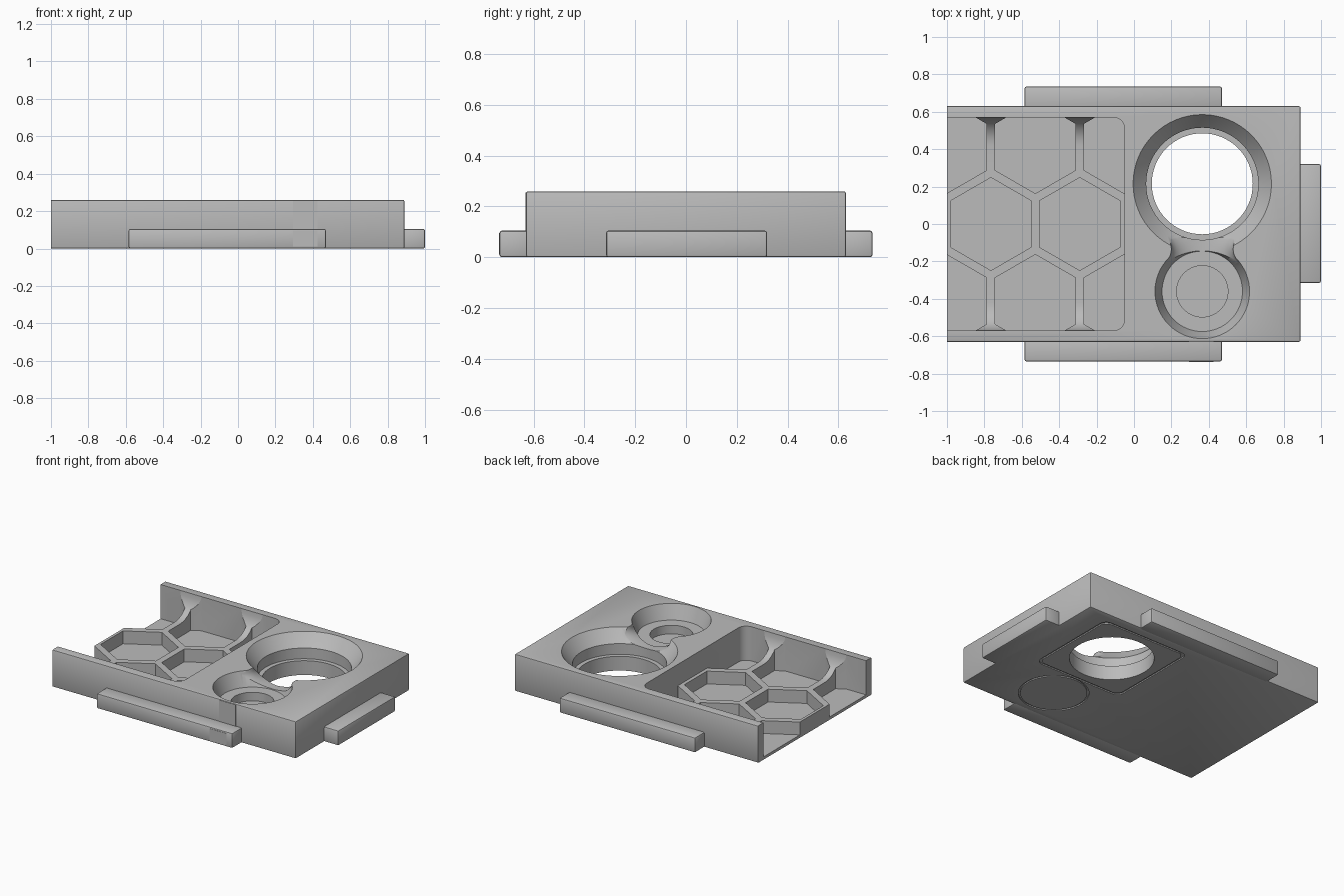
import bpy, bmesh
from math import pi, sin, cos, sqrt

if "Cube" in bpy.data.objects:
    bpy.data.objects.remove(bpy.data.objects["Cube"])

grey = bpy.data.materials.new("plain_grey")
grey.use_nodes = True
COLOUR = (0.5, 0.5, 0.5, 1)
grey.diffuse_color = COLOUR
grey.node_tree.nodes["Principled BSDF"].inputs["Base Color"].default_value = COLOUR


def make(name, bm):
    bmesh.ops.recalc_face_normals(bm, faces=bm.faces)
    mesh = bpy.data.meshes.new(name)
    bm.to_mesh(mesh)
    bm.free()
    mesh.materials.append(grey)
    ob = bpy.data.objects.new(name, mesh)
    bpy.context.scene.collection.objects.link(ob)
    return ob


def loft(name, rings):
    """Closed solid through rings that share one point count."""
    bm = bmesh.new()
    loops = [[bm.verts.new(p) for p in ring] for ring in rings]
    n = len(loops[0])
    for a, b in zip(loops, loops[1:]):
        for i in range(n):
            j = (i + 1) % n
            bm.faces.new((a[i], a[j], b[j], b[i]))
    bm.faces.new(loops[0])
    bm.faces.new(loops[-1])
    return make(name, bm)


def prism(name, outline, z0, z1):
    return loft(name, [[(x, y, z) for x, y in outline] for z in (z0, z1)])


def circle(cx, cy, r, n=64, start=0.0):
    return [(cx + r * cos(start + 2 * pi * i / n), cy + r * sin(start + 2 * pi * i / n))
            for i in range(n)]


def rounded(x0, x1, y0, y1, r, steps=6):
    pts = []
    corners = ((x1 - r, y1 - r), (x0 + r, y1 - r), (x0 + r, y0 + r), (x1 - r, y0 + r))
    for q, (cx, cy) in enumerate(corners):
        for s in range(steps + 1):
            a = (q + s / steps) * pi / 2
            pts.append((cx + r * cos(a), cy + r * sin(a)))
    return pts


def turned(name, cx, cy, profile):
    return loft(name, [[(x, y, z) for x, y in circle(cx, cy, r)] for r, z in profile])


def block(name, x0, x1, y0, y1, z0, z1, bevel=0.0, sharp=lambda e: False):
    bm = bmesh.new()
    bmesh.ops.create_cube(bm, size=1)
    for v in bm.verts:
        v.co = (x1 if v.co.x > 0 else x0, y1 if v.co.y > 0 else y0, z1 if v.co.z > 0 else z0)
    if bevel:
        edges = [e for e in bm.edges if not sharp(e)]
        bmesh.ops.bevel(bm, geom=edges, offset=bevel, segments=2, profile=0.5, affect='EDGES')
    return make(name, bm)


def cut(target, tool):
    """Subtract the tool and discard it."""
    mod = target.modifiers.new("cut", 'BOOLEAN')
    mod.operation, mod.solver, mod.object = 'DIFFERENCE', 'EXACT', tool
    bpy.context.view_layer.update()
    dg = bpy.context.evaluated_depsgraph_get()
    mesh = bpy.data.meshes.new_from_object(target.evaluated_get(dg))
    target.modifiers.clear()
    target.data = mesh
    bpy.data.objects.remove(tool)


TOP, HALF = 0.26, 0.63

# main slab, square-edged at its open left end
body = block("body", -1, 0.89, -HALF, HALF, 0, TOP, 0.008,
             lambda e: all(v.co.x < -0.99 for v in e.verts))

# rib lattice: slab with a swept-up rim, pierced by hexagons
RIB, WALL, R = 0.11, 0.57, 0.15
side = [(WALL - R + R * sin(a), RIB + R - R * cos(a))
        for a in [i * pi / 16 for i in range(9)]]
section = [(-0.65, 0), (0.65, 0), (0.65, 0.28), (WALL, 0.28)] + side[::-1]
section += [(-y, z) for y, z in side] + [(-WALL, 0.28), (-0.65, 0.28)]
lattice = loft("lattice", [[(x, y, z) for y, z in section] for x in (-1.1, -0.03)])
PITCH, CELL = 0.475, 0.43 / sqrt(3)
for row in (-1, 0, 1):
    for col in range(3):
        cx = -0.29 - PITCH * col + (PITCH / 2 if row else 0)
        hexagon = circle(cx, row * PITCH * sqrt(3) / 2, CELL, 6, pi / 6)
        cut(lattice, prism("cell", hexagon, -0.1, 0.4))

# open-ended tray, leaving the lattice standing
tray = prism("tray", rounded(-1.3, -0.05, -WALL, WALL, 0.06), 0.02, 0.32)
cut(tray, lattice)
cut(body, tray)

# large through hole and small stepped bowl
CX, BIG_Y, SMALL_Y = 0.365, 0.215, -0.36
cut(body, turned("big_hole", CX, BIG_Y, [(0.37, 0.32), (0.37, TOP), (0.335, 0.215), (0.30, 0.175),
                                         (0.30, 0.10), (0.27, 0.10), (0.27, -0.1)]))
cut(body, turned("bowl", CX, SMALL_Y, [(0.253, 0.32), (0.253, TOP), (0.215, 0.16),
                                       (0.137, 0.16), (0.137, 0.10)]))

# rounded saddle joining the two
neck = []
for i in range(9):
    t = i / 4 - 1
    w = 0.165 + 0.03 * t * t
    ring = [(CX + w * cos(a), -0.135 + 0.07 * t, TOP - 0.095 * sin(a))
            for a in [k * pi / 16 for k in range(17)]]
    y = ring[0][1]
    neck.append(ring + [(CX - w, y, 0.32), (CX + w, y, 0.32)])
cut(body, loft("neck", neck))

# shallow outline grooves underneath
def square(h):
    return rounded(CX - h, CX + h, BIG_Y - h, BIG_Y + h, 0.05)


for outer, inner in ((square(0.342), square(0.328)),
                     (circle(CX, SMALL_Y, 0.225), circle(CX, SMALL_Y, 0.213))):
    groove = prism("groove", outer, -0.05, 0.008)
    cut(groove, prism("groove_core", inner, -0.1, 0.1))
    cut(body, groove)

# edge tabs
parts = [body]
for name, s in (("front_tab", -1), ("back_tab", 1)):
    y0, y1 = sorted((s * 0.61, s * 0.735))
    parts.append(block(name, -0.585, 0.47, y0, y1, 0, 0.105, 0.01))
parts.append(block("side_tab", 0.86, 1.0, -0.315, 0.32, 0, 0.105, 0.01))

# nearly flush insert strip on the front wall and tab
parts.append(block("front_insert", 0.295, 0.425, -0.632, -0.62, 0.1, 0.255))
parts.append(block("tab_insert", 0.295, 0.425, -0.737, -0.72, 0.01, 0.095))

# smooth curved walls, crisp edges
bpy.ops.object.select_all(action='DESELECT')
for ob in parts:
    ob.select_set(True)
bpy.context.view_layer.objects.active = body
bpy.ops.object.shade_smooth_by_angle(angle=pi / 6)
